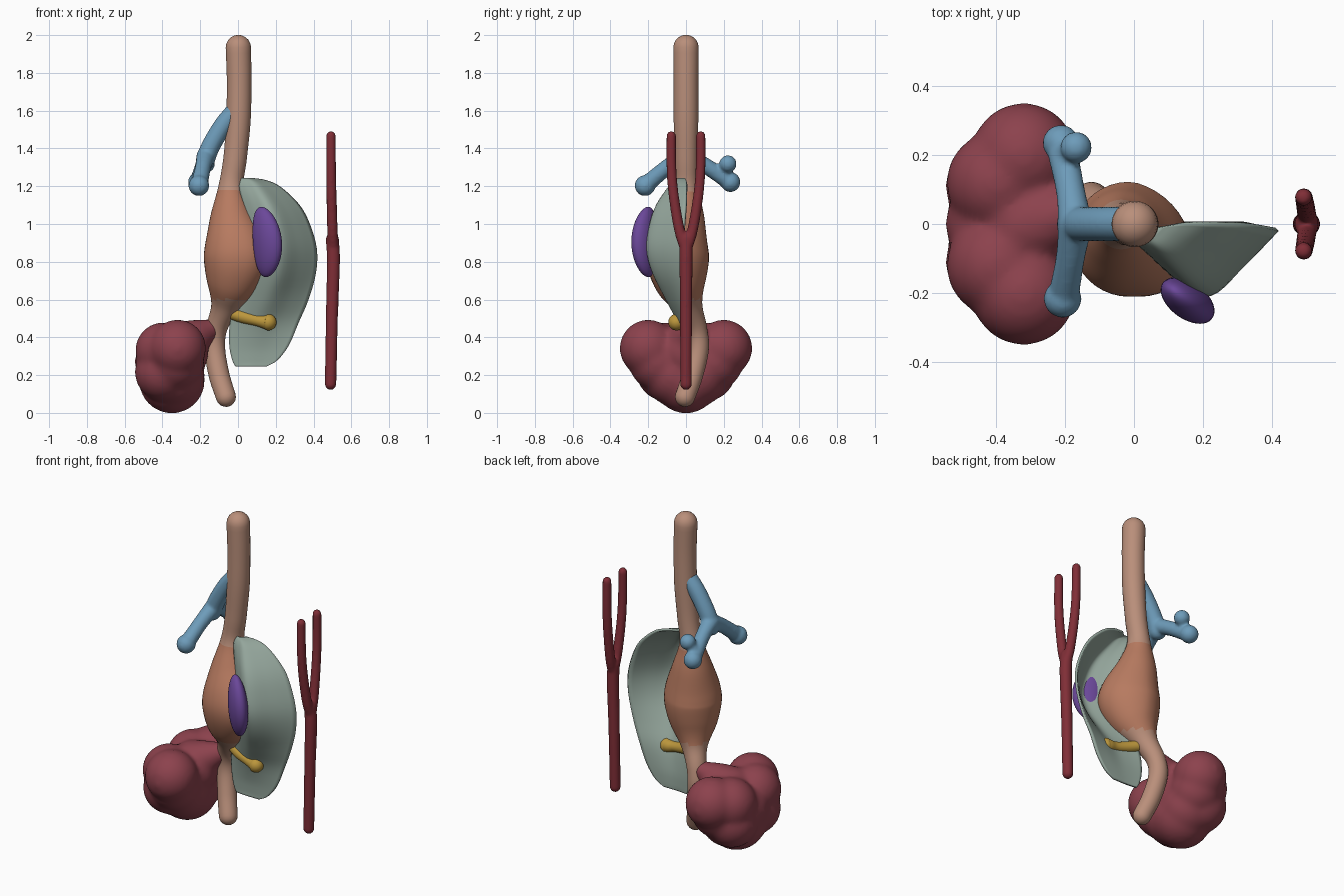
import bpy, bmesh, math
from mathutils import Vector, Matrix

if "Cube" in bpy.data.objects:
    bpy.data.objects.remove(bpy.data.objects["Cube"])


def material(name, rgb):
    m = bpy.data.materials.new(name)
    m.diffuse_color = (*[c ** 2.1 for c in rgb], 1)
    m.use_nodes = True
    m.node_tree.nodes["Principled BSDF"].inputs["Base Color"].default_value = m.diffuse_color
    return m


def make_object(name, bm, *mats):
    bmesh.ops.recalc_face_normals(bm, faces=bm.faces[:])
    me = bpy.data.meshes.new(name)
    for f in bm.faces:
        f.smooth = True
    bm.to_mesh(me)
    bm.free()
    for m in mats:
        me.materials.append(m)
    ob = bpy.data.objects.new(name, me)
    bpy.context.collection.objects.link(ob)
    return ob


def spline(pts, steps=6):
    """Catmull-Rom through points of any dimension."""
    p = [Vector(q) for q in pts]
    p = [2 * p[0] - p[1]] + p + [2 * p[-1] - p[-2]]
    out = []
    for i in range(1, len(p) - 2):
        a, b, c, d = p[i - 1:i + 3]
        for k in range(steps):
            t = k / steps
            out.append(0.5 * (2 * b + (c - a) * t + (2 * a - 5 * b + 4 * c - d) * t * t
                              + (3 * b - a - 3 * c + d) * t ** 3))
    return out + [p[-2]]


def tube(bm, pts, sides=32):
    """Round-ended tube through (x, y, z, radius) points."""
    s = spline(pts)
    pos = [v.to_3d() for v in s]
    n = len(s)
    tan = [(pos[min(i + 1, n - 1)] - pos[max(i - 1, 0)]).normalized() for i in range(n)]
    rows = [(pos[i], tan[i], s[i][3]) for i in range(n)]
    angles = [math.radians(a) for a in (18, 36, 54, 70, 84)]
    cap = lambda i, sg: [(pos[i] + sg * tan[i] * s[i][3] * math.sin(a), tan[i],
                          s[i][3] * math.cos(a)) for a in angles]
    rows = cap(0, -1)[::-1] + rows + cap(n - 1, 1)
    u = rows[0][1].orthogonal()
    rings = []
    for c, t, r in rows:
        u = (u - t * u.dot(t)).normalized()
        w = t.cross(u)
        rings.append([bm.verts.new(c + r * (u * math.cos(a) + w * math.sin(a)))
                      for a in (2 * math.pi * k / sides for k in range(sides))])
    for a, b in zip(rings, rings[1:]):
        for k in range(sides):
            bm.faces.new((a[k - 1], a[k], b[k], b[k - 1]))
    bm.faces.new(rings[0])
    bm.faces.new(rings[-1])


def ball(bm, x, y, z, r):
    bmesh.ops.create_uvsphere(bm, u_segments=32, v_segments=18, radius=r,
                              matrix=Matrix.Translation((x, y, z)))


def fuse(ob, voxel, iterations):
    m = ob.modifiers.new("fuse", 'REMESH')
    m.mode, m.voxel_size, m.use_smooth_shade = 'VOXEL', voxel, True
    m = ob.modifiers.new("soften", 'SMOOTH')
    m.factor, m.iterations = 0.5, iterations


# Gut tube with the stomach swelling
bm = bmesh.new()
tube(bm, [(.002, 0, 1.934, .067), (.006, 0, 1.75, .065), (.002, 0, 1.55, .065),
          (-.015, 0, 1.35, .062), (-.036, 0, 1.2, .067), (-.033, -.015, 1.05, .113),
          (-.018, -.04, .9, .157), (-.016, -.043, .8, .165), (-.035, -.025, .68, .135),
          (-.07, .015, .56, .075), (-.112, .055, .45, .056),
          (-.123, .066, .34, .055), (-.1, .035, .2, .055), (-.064, -.005, .085, .053)], 40)
for f in bm.faces:
    f.material_index = int(.6 < f.calc_center_median().z < 1.17)
# Pull the greater curvature out towards the mesentery
for v in bm.verts:
    w = max(0, 1 - ((v.co.z - .83) / .25) ** 2) * max(0, v.co.x) / .14
    v.co += Vector((.012, -.025, 0)) * w
make_object("gut_tube_and_stomach", bm, material("gut", (.71, .54, .46)),
            material("stomach", (.7, .46, .36)))

# Lung bud with two branches
bm = bmesh.new()
tube(bm, [(-.01, 0, 1.605, .05), (-.08, 0, 1.52, .05), (-.145, 0, 1.41, .05), (-.175, 0, 1.33, .05)])
tube(bm, [(-.17, 0, 1.36, .05), (-.185, -.1, 1.3, .042), (-.205, -.215, 1.205, .045)])
tube(bm, [(-.17, 0, 1.36, .05), (-.185, .1, 1.31, .042), (-.212, .235, 1.222, .045)])
tube(bm, [(-.208, .2, 1.25, .035), (-.17, .222, 1.32, .03)])
ball(bm, -.207, -.217, 1.203, .055)
ball(bm, -.212, .235, 1.222, .053)
ball(bm, -.168, .222, 1.318, .046)
fuse(make_object("lung_bud", bm, material("lung", (.41, .59, .71))), .009, 5)

# Lobed liver with stalk to the gut
bm = bmesh.new()
for s in (-1, 1):
    ball(bm, -.32, s * .2, .342, .152)
    ball(bm, -.395, s * .12, .33, .15)
    ball(bm, -.395, s * .11, .215, .152)
    ball(bm, -.33, s * .15, .27, .152)
    ball(bm, -.34, s * .06, .2, .165)
ball(bm, -.35, 0, .172, .175)
ball(bm, -.395, 0, .27, .152)
ball(bm, -.31, 0, .32, .155)
tube(bm, [(-.3, 0, .36, .13), (-.23, .02, .4, .1), (-.15, .05, .44, .06)])
fuse(make_object("liver", bm, material("liver", (.53, .25, .29))), .014, 16)

# Pancreas bud
bm = bmesh.new()
tube(bm, [(-.07, .02, .54, .033), (.02, -.02, .51, .033), (.1, -.04, .49, .03),
          (.145, -.046, .482, .038), (.16, -.05, .48, .044)])
make_object("pancreas_bud", bm, material("pancreas", (.72, .57, .23)))

# Spleen, slanted to lie on the mesentery
bm = bmesh.new()
bmesh.ops.create_uvsphere(bm, u_segments=40, v_segments=24, radius=1,
                          matrix=Matrix.Translation((.15, -.212, .905))
                          @ Matrix.Diagonal((.077, .06, .186, 1)))
for v in bm.verts:
    h = (v.co.z - .905) / .186
    v.co.y -= .4 * (v.co.x - .15) + .01 * (1 - h * h) - .012 * h * h
    v.co.x += .02 * (1 - h * h) - .014 - .012 * h
make_object("spleen", bm, material("spleen", (.4, .27, .58)))

# Mesentery: a sheet bulging forward; rows of z, inner x, outer x, inner y, bulge y, outer y
rows = [(1.238, .02, .07, -.03, -.035, -.01), (1.225, .015, .15, -.04, -.06, .003),
        (1.19, .01, .225, -.05, -.09, .003), (1.1, .03, .32, -.07, -.15, 0),
        (1.0, .05, .375, -.09, -.185, -.008), (.87, .06, .412, -.1, -.202, -.015),
        (.74, .05, .408, -.08, -.17, -.015), (.6, .0, .37, -.03, -.1, -.01),
        (.48, -.04, .32, 0, -.04, 0), (.36, -.045, .27, .01, -.008, 0),
        (.28, -.03, .21, .01, 0, 0), (.245, -.012, .15, .008, 0, 0)]
bm = bmesh.new()
grid = []
for r in spline(rows, 4):
    z, x0, x1, y0, yb, y1 = r
    xm = x0 + (x1 - x0) * .46
    line = spline([(x0, y0, z), ((x0 + xm) / 2, y0 * .35 + yb * .65, z), (xm, yb, z),
                   ((xm + x1) / 2, yb * .54 + y1 * .46, z), (x1, y1, z)], 5)
    grid.append([bm.verts.new(p) for p in line])
for a, b in zip(grid, grid[1:]):
    for k in range(len(a) - 1):
        bm.faces.new((a[k], a[k + 1], b[k + 1], b[k]))
sheet = make_object("mesentery", bm, material("mesentery", (.56, .63, .59)))
sol = sheet.modifiers.new("thickness", 'SOLIDIFY')
sol.thickness, sol.offset = .014, 0

# Forked artery
bm = bmesh.new()
tube(bm, [(.49, 0, .152, .031), (.497, 0, .5, .032), (.505, 0, .8, .035), (.5, 0, .92, .035)])
for s in (-1, 1):
    tube(bm, [(.505, 0, .86, .029), (.5, s * .035, .97, .028), (.495, s * .065, 1.15, .027),
              (.493, s * .077, 1.3, .026), (.492, s * .078, 1.467, .025)])
fuse(make_object("forked_artery", bm, material("artery", (.48, .18, .21))), .009, 3)
